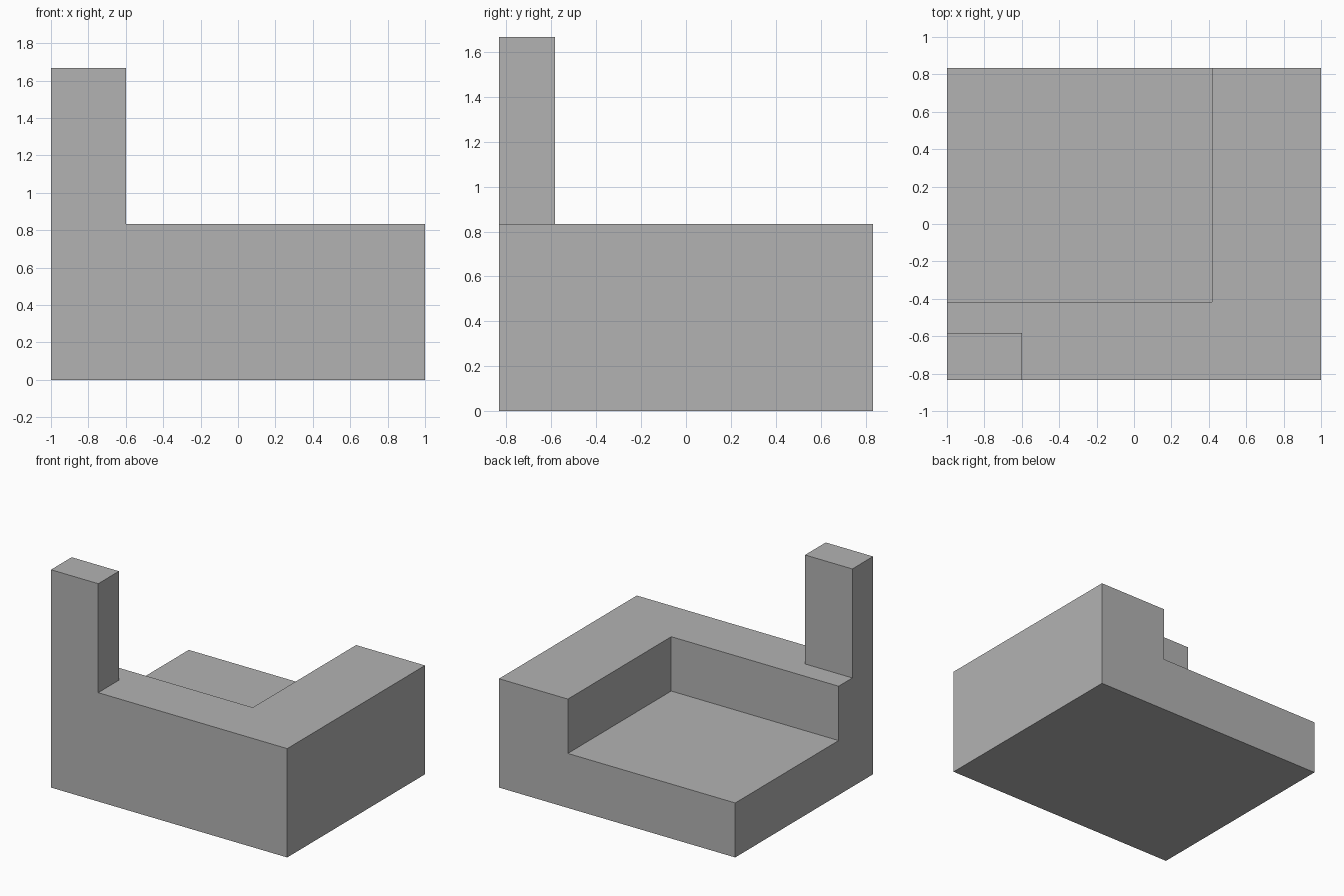
import bpy
from mathutils import Vector

cube = bpy.data.objects.get("Cube")
if cube:
    bpy.data.objects.remove(cube, do_unlink=True)

# Single plain grey
GREY = (0.45, 0.45, 0.45, 1.0)
grey = bpy.data.materials.new("plain_grey")
grey.use_nodes = True
grey.diffuse_color = GREY
grey.node_tree.nodes["Principled BSDF"].inputs["Base Color"].default_value = GREY


def box(name, low, high):
    """Flat-faced box between two opposite corners."""
    low, high = Vector(low), Vector(high)
    bpy.ops.mesh.primitive_cube_add(size=1, location=(low + high) / 2)
    obj = bpy.context.object
    obj.name = name
    obj.scale = high - low
    bpy.ops.object.transform_apply(location=True, rotation=False, scale=True)
    obj.data.materials.append(grey)
    return obj


def combine(target, tool, operation):
    """Apply a boolean and discard the tool object."""
    mod = target.modifiers.new(operation.lower(), "BOOLEAN")
    mod.operation = operation
    mod.solver = "EXACT"
    mod.object = tool
    bpy.context.view_layer.objects.active = target
    bpy.ops.object.modifier_apply(modifier=mod.name)
    bpy.data.objects.remove(tool, do_unlink=True)


W, D = 1.0, 0.833            # half width and half depth
TOP, FLOOR, PEAK = 0.833, 0.417, 1.667

# Solid block with a step cut from the back right corner
body = box("stepped_base", (-W, -D, 0), (W, D, TOP))
step = box("step_cutter", (-W - 0.2, -0.417, FLOOR), (0.417, D + 0.2, TOP + 0.2))
combine(body, step, "DIFFERENCE")

# Post rising from the front right corner, fused into the block
post = box("corner_post", (-W, -D, FLOOR), (-0.6, -0.583, PEAK))
combine(body, post, "UNION")
